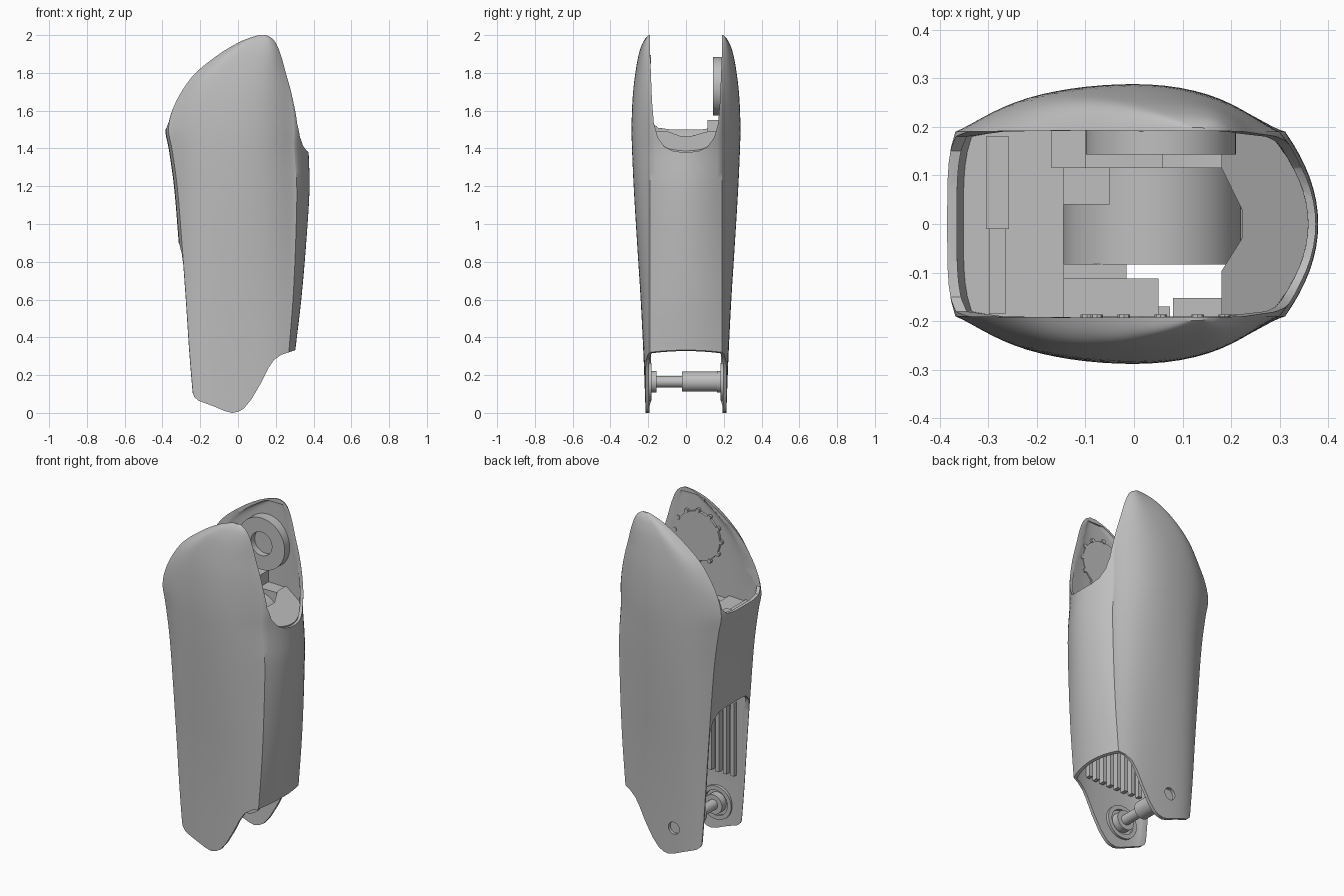
import bpy, bmesh, math

if "Cube" in bpy.data.objects:
    bpy.data.objects.remove(bpy.data.objects["Cube"], do_unlink=True)

grey = bpy.data.materials.new("mid grey plastic")
grey.use_nodes = True
grey.diffuse_color = (0.52, 0.52, 0.52, 1)
grey.node_tree.nodes["Principled BSDF"].inputs["Base Color"].default_value = grey.diffuse_color


def finish(name, bm):
    """Turn a bmesh into a coloured object."""
    bmesh.ops.recalc_face_normals(bm, faces=bm.faces)
    mesh = bpy.data.meshes.new(name)
    bm.to_mesh(mesh)
    bm.free()
    mesh.materials.append(grey)
    obj = bpy.data.objects.new(name, mesh)
    bpy.context.collection.objects.link(obj)
    return obj


def bridge_rings(name, rings):
    """Closed solid through rings of equal length."""
    bm = bmesh.new()
    loops = [[bm.verts.new(p) for p in ring] for ring in rings]
    count = len(loops[0])
    for a, b in zip(loops, loops[1:]):
        for i in range(count):
            j = (i + 1) % count
            bm.faces.new((a[i], a[j], b[j], b[i]))
    bm.faces.new(loops[0][::-1])
    bm.faces.new(loops[-1])
    return finish(name, bm)


def prism(name, points, axis, lo, hi):
    """Extrude a flat outline along the named axis."""
    def place(p, d):
        return {"x": (d, p[0], p[1]), "y": (p[0], d, p[1]), "z": (p[0], p[1], d)}[axis]
    return bridge_rings(name, [[place(p, d) for p in points] for d in (lo, hi)])


def box(name, x, y, z):
    return prism(name, [(x[0], z[0]), (x[1], z[0]), (x[1], z[1]), (x[0], z[1])], "y", *y)


def disc(name, x, z, radius, lo, hi, sides=48):
    turn = [2 * math.pi * i / sides for i in range(sides)]
    return prism(name, [(x + radius * math.cos(a), z + radius * math.sin(a)) for a in turn], "y", lo, hi)


def activate(obj):
    bpy.ops.object.select_all(action="DESELECT")
    obj.select_set(True)
    bpy.context.view_layer.objects.active = obj


def combine(obj, tool, operation="DIFFERENCE", keep=False):
    activate(obj)
    mod = obj.modifiers.new("cut", "BOOLEAN")
    mod.operation, mod.solver, mod.object = operation, "EXACT", tool
    bpy.ops.object.modifier_apply(modifier=mod.name)
    if not keep:
        bpy.data.objects.remove(tool, do_unlink=True)


def smooth(obj, degrees=35):
    activate(obj)
    bpy.ops.object.shade_smooth_by_angle(angle=math.radians(degrees))


# Body stations: height, back edge, front edge, half width
STATIONS = [
    (-.05, -.225, .247, .212), (.3, -.255, .268, .225), (.6, -.275, .291, .24),
    (.9, -.297, .305, .259), (1.2, -.322, .311, .277), (1.4, -.35, .298, .286),
    (1.5, -.368, .3, .288), (1.6, -.348, .292, .286), (1.7, -.3, .275, .28),
    (1.8, -.225, .25, .268), (1.9, -.1, .225, .25), (1.96, 0, .2, .23),
    (1.985, .06, .178, .215), (2, .11, .15, .2)]


def station(z):
    """Smooth interpolation between stations."""
    last = len(STATIONS) - 1
    k = max(i for i in range(last) if STATIONS[i][0] <= z + 1e-9)
    a, b = STATIONS[k], STATIONS[k + 1]
    p, n = STATIONS[max(k - 1, 0)], STATIONS[min(k + 2, last)]
    h = b[0] - a[0]
    t = (z - a[0]) / h
    out = []
    for c in (1, 2, 3):
        ma = (b[c] - p[c]) / (b[0] - p[0]) * h
        mb = (n[c] - a[c]) / (n[0] - a[0]) * h
        out.append((2*t**3 - 3*t*t + 1) * a[c] + (t**3 - 2*t*t + t) * ma
                   + (3*t*t - 2*t**3) * b[c] + (t**3 - t*t) * mb)
    return out


def section(z, inner):
    """Broad bowed sides, round front nose, nearly flat back."""
    back, front, width = station(z)
    edge, nose = .19, min(.02 + .04 * z, .076)
    if inner:
        back, front, edge, width = back + .02, front - .015, .18, min(width - .02, .205)
    half = [(front + nose * (1 - (i / 8) ** 2), edge * i / 8) for i in range(8)]
    for i in range(33):
        u = math.cos(math.pi * i / 32)
        x = (back + front) / 2 + u * (front - back) / 2
        bow = 1 - (8.5 if x > 0 else 5.7) * x * x
        half.append((x, edge + (width - edge) * bow * (1 - abs(u) ** 6)))
    half += [(back - .017 * (1 - (i / 6) ** 4), edge * i / 6) for i in range(5, -1, -1)]
    return [(x, y, z) for x, y in half + [(x, -y) for x, y in half[-2:0:-1]]]


def body(name, top, inner):
    heights = [-.05 + (top + .05) * (1 - (1 - i / 70) ** 1.5) for i in range(71)]
    return bridge_rings(name, [section(z, inner) for z in heights])


def mirrored(half):
    return half + [(-y, z) for y, z in half[::-1]]


PIN_X, PIN_Z = -.072, .165

# Hollow shell with its openings
shell = body("outer_shell", 2, False)
cavity = body("cavity", 1.975, True)
combine(shell, cavity, keep=True)
front_notch = mirrored([(.195, 2.2), (.19, 1.9), (.18, 1.65), (.17, 1.53), (.15, 1.46),
                        (.115, 1.41), (.07, 1.387), (.02, 1.38)])
combine(shell, prism("notch", front_notch, "x", 0, 1))
back_notch = mirrored([(.195, 2.2), (.19, 1.62), (.18, 1.54), (.15, 1.51), (.08, 1.5)])
combine(shell, prism("notch", back_notch, "x", -1, .01))
rear_door = mirrored([(.185, -.2), (.185, .78), (.17, .85), (.13, .89), (.08, .9)])
combine(shell, prism("door", rear_door, "x", -1, -.12))
foot = [(-.6, -.3), (-.6, .16), (-.245, .12), (-.232, .085), (-.21, .065), (-.13, .035),
        (-.065, .008), (-.03, 0), (0, .006), (.03, .022), (.07, .07), (.12, .155),
        (.16, .235), (.19, .28), (.23, .308), (.305, .333), (.6, .38), (.6, -.3)]
combine(shell, prism("foot", foot, "y", -1, 1))
combine(shell, disc("pin_hole", PIN_X, PIN_Z, .036, .1, .4))
smooth(shell)

# Inner frame, trimmed to the cavity
front_floor = prism("front_floor", [(.18, 1.45), (.18, 1.49), (.45, 1.335), (.45, 1.295)],
                    "y", -.25, .25)
chevron = [(.1, .12), (.178, .12), (.222, .03), (.222, -.03), (.178, -.1), (.1, -.1)]
combine(front_floor, prism("chevron", chevron, "z", 1, 2))
frame_parts = [
    front_floor,
    box("rear_floor", (-.4, -.145), (-.25, .25), (1.2, 1.42)),
    box("side_floor", (-.15, .05), (-.25, -.112), (1.2, 1.4)),
    box("side_step", (-.145, -.015), (-.113, -.082), (1.2, 1.43)),
    box("cable_box", (-.145, -.05), (.04, .116), (1.2, 1.47)),
    box("side_block", (-.17, .18), (.115, .25), (1.2, 1.48)),
    box("side_tab", (-.1, .06), (.115, .25), (1.45, 1.55)),
    box("corner_block", (.08, .19), (-.25, -.152), (1.2, 1.38)),
]
for part in frame_parts:
    combine(part, cavity, "INTERSECT", keep=True)
bpy.data.objects.remove(cavity, do_unlink=True)
smooth(disc("motor_saddle", .037, 1.28, .184, -.083, .116))
box("rear_post", (-.305, -.257), (-.01, .18), (1.4, 1.45))
box("rear_rib", (-.298, -.265), (-.185, -.01), (1.4, 1.435))

# Round bearing seats inside the two upper panels
hub = disc("hub_ring", .055, 1.73, .155, .143, .21)
combine(hub, disc("hub_hole", .055, 1.73, .07, .1, .18))
smooth(hub)
smooth(disc("opposite_seat", .055, 1.73, .145, -.21, -.19))
for i in range(12):
    a = math.tau * i / 12
    x, z = .055 + .152 * math.cos(a), 1.73 + .152 * math.sin(a)
    disc(f"seat_tooth_{i + 1}", x, z, .013, -.21, -.186, 8)

# Cooling slats and pin seats on the lower inner walls
for side, label in ((-1, "front"), (1, "back")):
    for i in range(8):
        x = -.2 + .05 * i
        y = sorted((side * .17, side * .203))
        box(f"{label}_slat_{i + 1}", (x, x + .024), y, (.36, .8 - .015 * i))
    seat = disc(f"{label}_pin_seat", PIN_X, PIN_Z, .1, *sorted((side * .182, side * .2)))
    combine(seat, disc("seat_hole", PIN_X, PIN_Z, .075, -.3, .3))
    smooth(seat)

# Lower cross pin
for name, radius, lo, hi in (("pin_head", .058, -.2, -.155), ("pin_shaft", .03, -.16, -.01),
                             ("pin_sleeve", .053, -.02, .185), ("pin_collar", .058, .165, .2)):
    smooth(disc(name, PIN_X, PIN_Z, radius, lo, hi))
